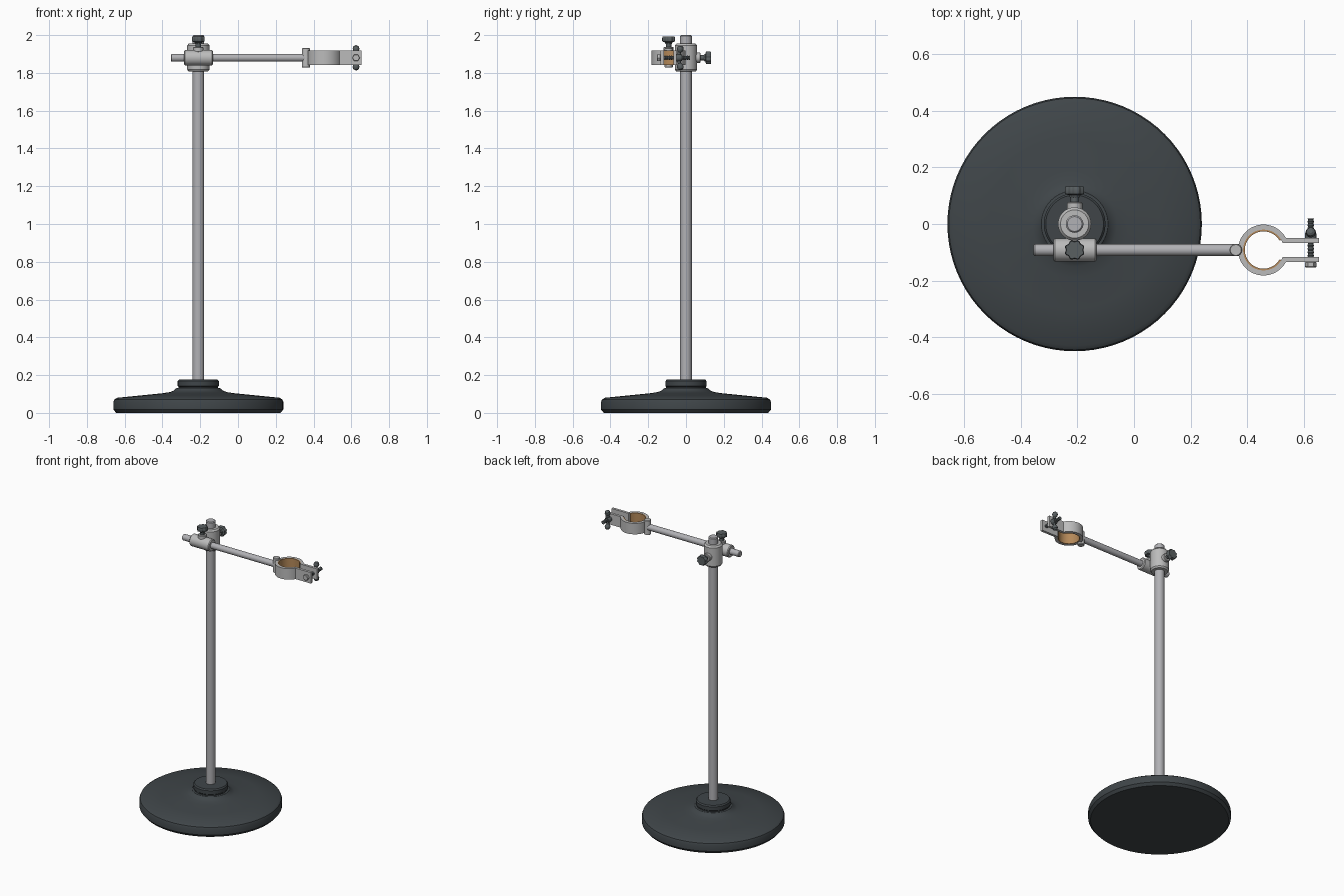
import bpy, bmesh, math
from mathutils import Vector

if "Cube" in bpy.data.objects:
    bpy.data.objects.remove(bpy.data.objects["Cube"])


def material(name, rgb):
    m = bpy.data.materials.new(name)
    m.diffuse_color = (*rgb, 1)
    m.use_nodes = True
    m.node_tree.nodes["Principled BSDF"].inputs["Base Color"].default_value = m.diffuse_color
    return m


IRON = material("dark iron", (0.05, 0.06, 0.066))
STEEL = material("pole steel", (0.44, 0.44, 0.46))
ALLOY = material("clamp alloy", (0.50, 0.50, 0.50))
KNOB = material("knob grey", (0.10, 0.115, 0.12))
BRONZE = material("bronze liner", (0.46, 0.25, 0.10))


def finish(name, bm, mat):
    bmesh.ops.recalc_face_normals(bm, faces=bm.faces)
    me = bpy.data.meshes.new(name)
    bm.to_mesh(me)
    bm.free()
    me.materials.append(mat)
    ob = bpy.data.objects.new(name, me)
    bpy.context.collection.objects.link(ob)
    bpy.ops.object.select_all(action='DESELECT')
    ob.select_set(True)
    bpy.context.view_layer.objects.active = ob
    bpy.ops.object.shade_smooth_by_angle(angle=math.radians(30))
    return ob


def lathe(name, profile, origin, axis, mat, n=40, flute=0.0, lobes=8):
    """Turn (radius, distance) pairs around an axis; flute makes a lobed outline."""
    rot = Vector((0, 0, 1)).rotation_difference(Vector(axis))
    bm = bmesh.new()
    rings = []
    for r, t in profile:
        ring = []
        for i in range(n):
            a = 2 * math.pi * i / n
            rr = r * (1 - flute * (0.5 + 0.5 * math.cos(lobes * a)))
            p = Vector((rr * math.cos(a), rr * math.sin(a), t))
            ring.append(bm.verts.new(rot @ p + Vector(origin)))
        rings.append(ring)
    for lo, hi in zip(rings, rings[1:]):
        for i in range(n):
            j = (i + 1) % n
            bm.faces.new((lo[i], lo[j], hi[j], hi[i]))
    bm.faces.new(rings[0])
    bm.faces.new(rings[-1])
    return finish(name, bm, mat)


def rod(name, r, length, origin, axis, mat, n=32, c=0.004):
    prof = [(r - c, 0), (r, c), (r, length - c), (r - c, length)]
    return lathe(name, prof, origin, axis, mat, n)


def band(name, outer, inner, z0, z1, mat):
    """Extrude an open strip between two equally long outlines."""
    bm = bmesh.new()
    rows = [[bm.verts.new((x, y, z)) for x, y in line]
            for line, z in ((outer, z0), (outer, z1), (inner, z1), (inner, z0))]
    for k in range(4):
        a, b = rows[k], rows[(k + 1) % 4]
        for i in range(len(a) - 1):
            bm.faces.new((a[i], a[i + 1], b[i + 1], b[i]))
    for e in (0, -1):
        bm.faces.new([r[e] for r in rows])
    return finish(name, bm, mat)


PX, AY, AZ = -0.21, -0.092, 1.88      # pole x, arm y, arm height
UP, BACK, RIGHT = (0, 0, 1), (0, 1, 0), (1, 0, 0)

# Weighted base with hub
lathe("base", [(0.435, 0), (0.45, 0.018), (0.45, 0.058), (0.445, 0.07), (0.43, 0.08),
               (0.30, 0.093), (0.19, 0.104), (0.15, 0.110), (0.13, 0.118),
               (0.118, 0.130), (0.105, 0.132), (0.105, 0.138), (0.109, 0.142),
               (0.109, 0.168), (0.102, 0.176)], (PX, 0, 0), UP, IRON, 80)

# Pole
rod("pole", 0.031, 1.84, (PX, 0, 0.16), UP, STEEL, 32, 0.005)

# Crossed clamp: vertical collar and horizontal sleeve
lathe("collar", [(0.035, 1.808), (0.052, 1.808), (0.059, 1.818), (0.059, 1.945),
                 (0.050, 1.956), (0.031, 1.956)], (PX, 0, 0), UP, ALLOY)
rod("sleeve", 0.041, 0.152, (-0.285, AY, AZ), RIGHT, ALLOY, 40, 0.005)

# Lobed tightening screws, one on top and one at the back
for name, origin, axis in (("top", (PX, AY, AZ), UP), ("back", (PX, 0, AZ), BACK)):
    start = 0.03 if name == "top" else 0.05
    o = Vector(origin) + Vector(axis) * start
    rod(name + "_screw_boss", 0.027, 0.027, o, axis, ALLOY, 32, 0.003)
    rod(name + "_screw_stem", 0.014, 0.055, o, axis, KNOB, 20, 0.002)
    lathe(name + "_knob", [(0.018, 0.044), (0.022, 0.052), (0.034, 0.056),
                           (0.036, 0.060), (0.036, 0.076), (0.033, 0.083)],
          o, axis, KNOB, 64, 0.14)

# Horizontal arm and the pin at its end
rod("arm", 0.021, 0.735, (-0.355, AY, AZ), RIGHT, STEEL)
rod("arm_end_pin", 0.022, 0.102, (0.36, AY, AZ - 0.051), UP, ALLOY, 28, 0.003)

# Split ring with two straight ears, and its liner
CX = 0.458


def arc(r, start, n=48):
    s = math.radians(start)
    return [(CX + r * math.cos(a), AY + r * math.sin(a))
            for a in (s + (2 * math.pi - 2 * s) * i / n for i in range(n + 1))]


EAR = 0.655
band("split_ring",
     [(EAR, AY + 0.043)] + arc(0.09, 28.5) + [(EAR, AY - 0.043)],
     [(EAR, AY + 0.025)] + arc(0.072, 20.5) + [(EAR, AY - 0.025)],
     AZ - 0.038, AZ + 0.038, ALLOY)
band("ring_liner", arc(0.0725, 30), arc(0.066, 30), AZ - 0.0375, AZ + 0.0375, BRONZE)

# Clamping bolt with threaded shank
BX = 0.625
rod("bolt_head", 0.02, 0.018, (BX, AY - 0.061, AZ), BACK, ALLOY, 6, 0.002)
thread = [(0.012 if i % 2 else 0.009, i * 0.006) for i in range(28)]
lathe("bolt_shank", thread, (BX, AY - 0.05, AZ), BACK, KNOB, 16)

# Wing nut
lathe("wing_nut_body", [(0.020, 0), (0.020, 0.014), (0.016, 0.028)],
      (BX, AY + 0.043, AZ), BACK, KNOB, 24)
for side, s in (("upper", 1), ("lower", -1)):
    d = Vector((0, 0.012, 0.048 * s)).normalized()
    lathe(side + "_wing", [(0.011, 0), (0.009, 0.03), (0.016, 0.040), (0.018, 0.050),
                           (0.015, 0.061), (0.006, 0.067)],
          (BX, AY + 0.050, AZ), d, KNOB, 20)
